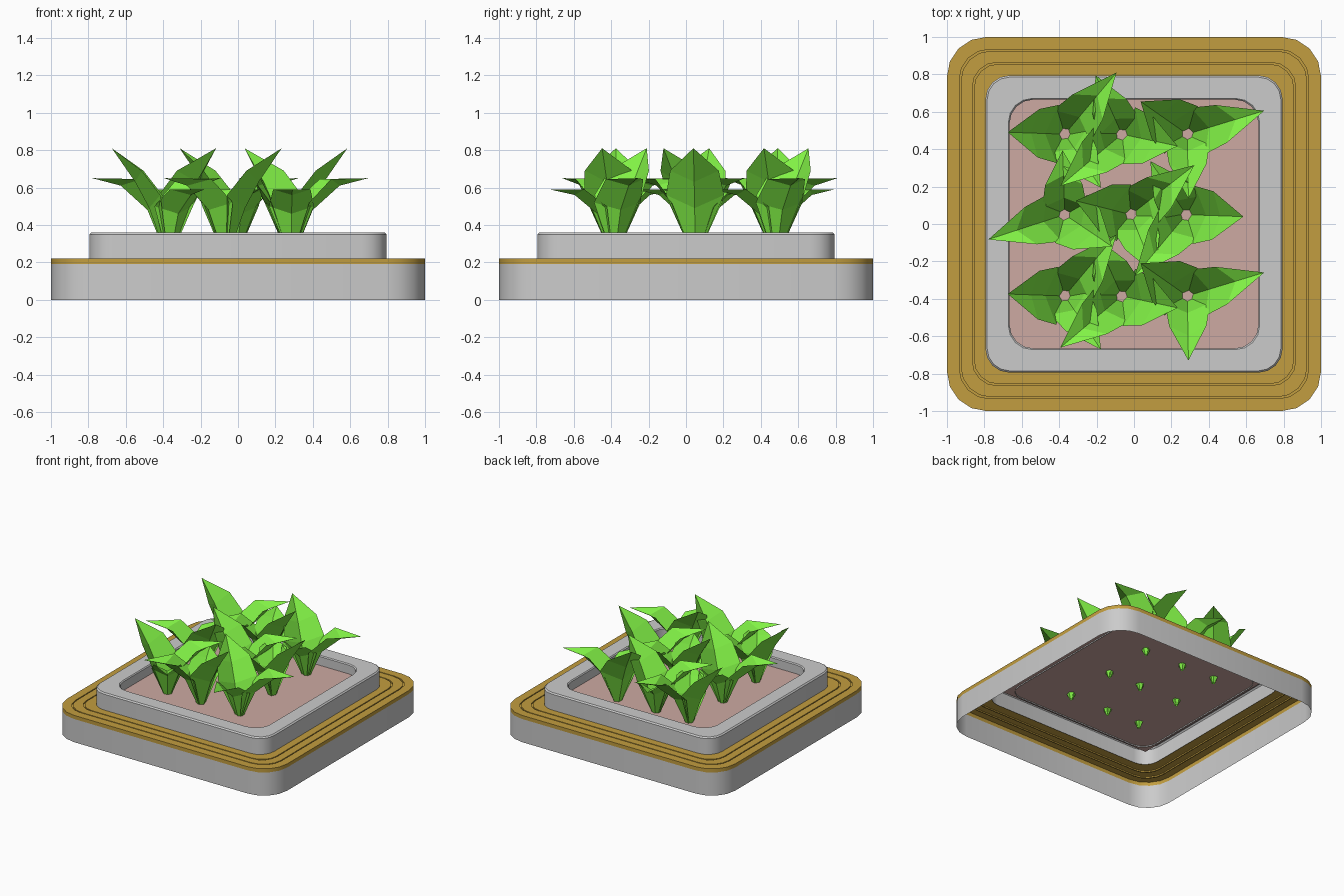
import bpy, math
from math import radians, cos, sin

if "Cube" in bpy.data.objects:
    bpy.data.objects.remove(bpy.data.objects["Cube"])


def material(name, rgb):
    m = bpy.data.materials.new(name)
    m.diffuse_color = (*rgb, 1)
    m.use_nodes = True
    m.node_tree.nodes["Principled BSDF"].inputs["Base Color"].default_value = m.diffuse_color
    return m


BROWN = material("wood_brown", (0.54, 0.34, 0.05))
SOIL = material("soil_brown", (0.61, 0.40, 0.36))
GREEN = material("leaf_green", (0.22, 0.88, 0.06))


def add_mesh(name, verts, faces, mat=None, smooth=False):
    me = bpy.data.meshes.new(name)
    me.from_pydata(verts, [], faces)
    me.update()
    ob = bpy.data.objects.new(name, me)
    bpy.context.collection.objects.link(ob)
    if mat:
        me.materials.append(mat)
    if smooth:
        bpy.ops.object.select_all(action='DESELECT')
        ob.select_set(True)
        bpy.context.view_layer.objects.active = ob
        bpy.ops.object.shade_smooth_by_angle(angle=radians(35))
    return ob


def rounded_square(half, radius, z, seg=4):
    pts = []
    for k in range(4):
        mid = radians(45 + 90 * k)
        cx = math.copysign(half - radius, cos(mid))
        cy = math.copysign(half - radius, sin(mid))
        for i in range(seg + 1):
            a = radians(90 * k + 90 * i / seg)
            pts.append((cx + radius * cos(a), cy + radius * sin(a), z))
    return pts


def square_loft(name, profile, mat=None):
    """Open shell through rounded squares given as (half width, radius, z)."""
    verts = [p for s in profile for p in rounded_square(*s)]
    n = len(verts) // len(profile)
    faces = [(r * n + i, r * n + (i + 1) % n, (r + 1) * n + (i + 1) % n, (r + 1) * n + i)
             for r in range(len(profile) - 1) for i in range(n)]
    return add_mesh(name, verts, faces, mat, smooth=True)


# Outer wall, open underneath
square_loft("outer_wall", [(1, .21, 0), (1, .21, .19)])

# Wooden seat with two narrow grooves
seat = [(1, .21, .19), (1, .21, .22)]
for g, r in ((.93, .16), (.86, .13)):
    seat += [(g + .004, r, .22), (g + .004, r, .21), (g - .004, r, .21), (g - .004, r, .22)]
seat.append((.785, .12, .22))
square_loft("wooden_seat", seat, BROWN)

# Raised planter rim
square_loft("planter_rim", [(.795, .13, .22), (.795, .13, .35), (.785, .12, .36),
                            (.672, .13, .36), (.665, .125, .352), (.665, .125, .27)])

# Soil
s = .69
add_mesh("soil", [(-s, -s, .28), (s, -s, .28), (s, s, .28), (-s, s, .28)], [(0, 1, 2, 3)], SOIL)

# Leaves: turn, then sections (midrib r, midrib z, edge r, edge z, half width), then tip
STEM = (.012, .23, .005, .235, .012)
LEAVES = [
    (0, [STEM, (.12, .48, .06, .52, .13), (.27, .61, .19, .645, .105)], (.43, .65)),
    (128, [STEM, (.105, .49, .04, .56, .155), (.18, .63, .14, .69, .13)], (.305, .81)),
    (254, [STEM, (.09, .46, .04, .50, .12), (.21, .56, .16, .59, .10)], (.345, .59)),
]


def plant(name, x, y, turn):
    verts, faces = [], []
    for offset, sections, tip in LEAVES:
        a = radians(turn + offset)
        b = len(verts)

        def put(r, w, z):
            verts.append((x + r * cos(a) - w * sin(a), y + r * sin(a) + w * cos(a), z))

        for mr, mz, er, ez, w in sections:
            put(er, -w, ez)
            put(mr, 0, mz)
            put(er, w, ez)
        put(tip[0], 0, tip[1])
        for i in range(len(sections) - 1):
            for c in (0, 1):
                k = b + 3 * i + c
                faces.append((k, k + 3, k + 4, k + 1))
        k = b + 3 * (len(sections) - 1)
        faces += [(k, k + 3, k + 1), (k + 1, k + 3, k + 2)]
    add_mesh(name, verts, faces, GREEN)


# Three rows of three plants
OUTER_ROW = ((-.37, 50), (-.065, 220), (.285, 17))
MIDDLE_ROW = ((-.37, 198), (-.016, 38), (.28, 230))
for row, (y, plants) in enumerate(((-.385, OUTER_ROW), (.05, MIDDLE_ROW), (.48, OUTER_ROW))):
    for col, (x, turn) in enumerate(plants):
        plant(f"plant_{row}_{col}", x, y, turn)
